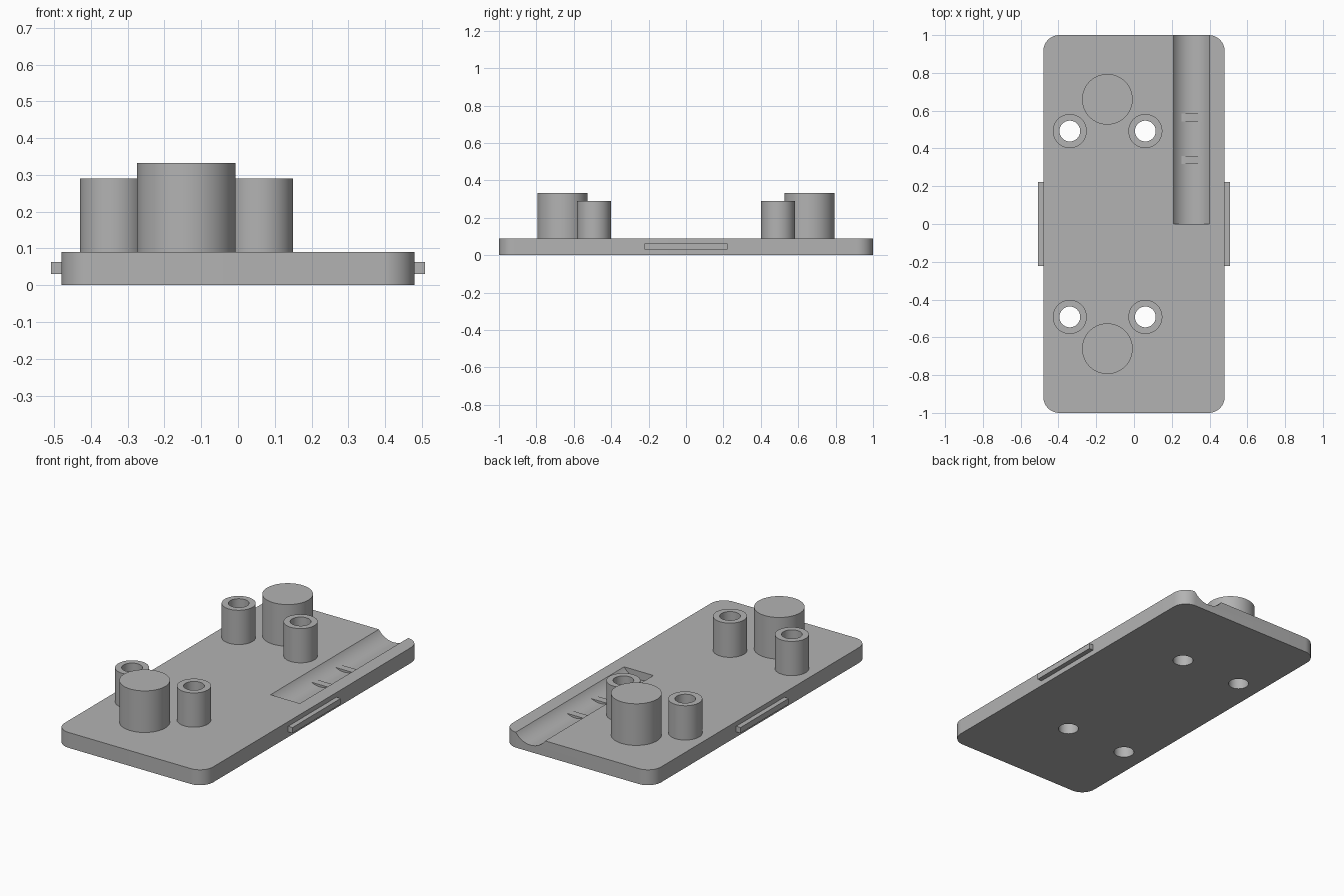
import bpy, bmesh, math

if "Cube" in bpy.data.objects:
    bpy.data.objects.remove(bpy.data.objects["Cube"])

grey = bpy.data.materials.new("plain grey")
grey.diffuse_color = (0.45, 0.45, 0.45, 1)
grey.use_nodes = True
grey.node_tree.nodes["Principled BSDF"].inputs["Base Color"].default_value = grey.diffuse_color

T = 0.09                       # plate thickness
SEG = 64
POSTS = [(x, y) for x in (-0.34, 0.06) for y in (-0.492, 0.492)]
GX, GR, GZ = 0.305, 0.115, 0.155   # groove axis x, radius, axis height


def make(name, bm):
    bmesh.ops.recalc_face_normals(bm, faces=bm.faces)
    mesh = bpy.data.meshes.new(name)
    bm.to_mesh(mesh)
    bm.free()
    ob = bpy.data.objects.new(name, mesh)
    bpy.context.collection.objects.link(ob)
    mesh.materials.append(grey)
    return ob


def prism(name, pts, vec):
    """Extrude a closed outline along a vector."""
    bm = bmesh.new()
    face = bm.faces.new([bm.verts.new(p) for p in pts])
    ext = bmesh.ops.extrude_face_region(bm, geom=[face], use_keep_orig=True)
    verts = [g for g in ext["geom"] if isinstance(g, bmesh.types.BMVert)]
    bmesh.ops.translate(bm, verts=verts, vec=vec)
    return make(name, bm)


def circle(x, y, z, r):
    return [(x + r * math.cos(a), y + r * math.sin(a), z)
            for a in (2 * math.pi * i / SEG for i in range(SEG))]


def smooth(ob):
    bpy.ops.object.select_all(action='DESELECT')
    ob.select_set(True)
    bpy.context.view_layer.objects.active = ob
    bpy.ops.object.shade_smooth_by_angle(angle=math.radians(30))


def cut(ob, cutter):
    mod = ob.modifiers.new("cut", 'BOOLEAN')
    mod.operation, mod.solver, mod.object = 'DIFFERENCE', 'EXACT', cutter
    bpy.context.view_layer.objects.active = ob
    bpy.ops.object.modifier_apply(modifier=mod.name)
    bpy.data.objects.remove(cutter)


def arc(y, half, steps=24):
    """Lower arc of the groove, spanning x = GX +- half."""
    a = math.asin(half / GR)
    return [(GX + GR * math.sin(t), y, GZ - GR * math.cos(t))
            for t in (-a + 2 * a * i / steps for i in range(steps + 1))]


# Base plate with rounded corners
R, outline = 0.085, []
for k, (sx, sy) in enumerate([(1, 1), (-1, 1), (-1, -1), (1, -1)]):
    for i in range(13):
        a = math.pi / 2 * (k + i / 12)
        outline.append((sx * (0.48 - R) + R * math.cos(a),
                        sy * (1 - R) + R * math.sin(a), 0))
plate = prism("base_plate", outline, (0, 0, T))

# Screw holes and the round-bottomed groove, open at the back
for x, y in POSTS:
    cut(plate, prism("hole_cutter", circle(x, y, -0.1, 0.055), (0, 0, 0.5)))
cut(plate, prism("groove_cutter", [(GX + GR * math.sin(a), 0, GZ - GR * math.cos(a))
                                   for a in (2 * math.pi * i / 96 for i in range(96))],
                 (0, 1.1, 0)))
smooth(plate)

# Low ribs across the groove floor
for y in (0.318, 0.543):
    smooth(prism("groove_rib", arc(y, 0.053), (0, 0.043, 0)))

# Hollow screw posts
for x, y in POSTS:
    bm = bmesh.new()
    rings = [[bm.verts.new(p) for p in circle(x, y, z, r)]
             for r, z in ((0.09, T), (0.09, 0.29), (0.055, 0.29), (0.055, T))]
    for lo, hi in zip(rings, rings[1:]):
        for i in range(SEG):
            j = (i + 1) % SEG
            bm.faces.new((lo[i], lo[j], hi[j], hi[i]))
    smooth(make("screw_post", bm))

# Solid pegs
for y in (-0.66, 0.66):
    smooth(prism("round_peg", circle(-0.141, y, T, 0.134), (0, 0, 0.333 - T)))

# Side clip tabs
for s in (-1, 1):
    prism("side_tab", [(s * 0.47, -0.222, 0.03), (s * 0.508, -0.222, 0.03),
                       (s * 0.508, 0.222, 0.03), (s * 0.47, 0.222, 0.03)], (0, 0, 0.033))
